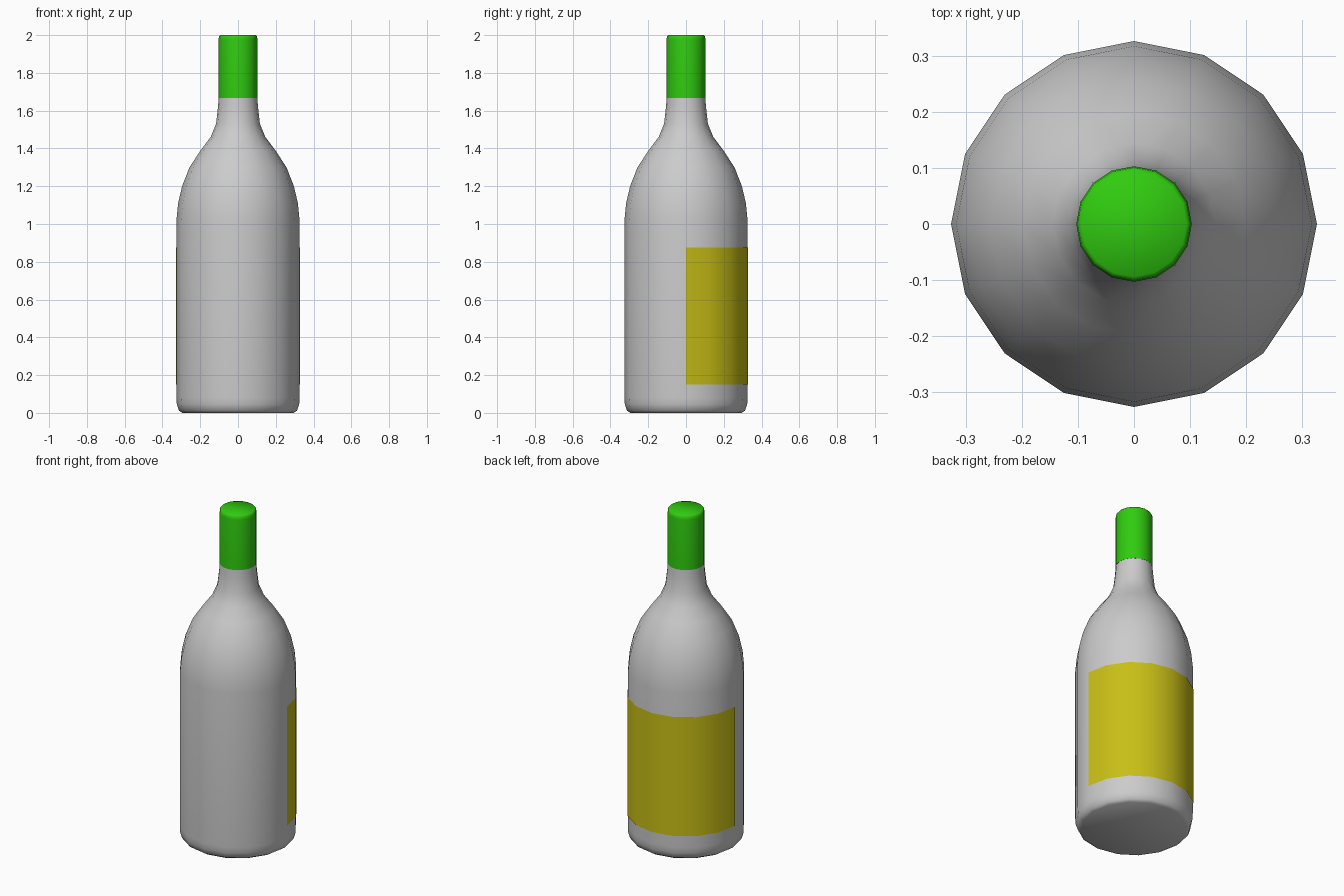
import bpy, math

if "Cube" in bpy.data.objects:
    bpy.data.objects.remove(bpy.data.objects["Cube"])

SIDES = 16


def lathe(name, profile, color=None, start=0, steps=SIDES):
    """Revolve (radius, z) points around z; a partial turn leaves an open strip."""
    full = steps == SIDES
    cols = steps if full else steps + 1
    verts, faces = [], []
    for r, z in profile:
        for i in range(cols):
            a = 2 * math.pi * (start + i) / SIDES
            verts.append((r * math.cos(a), r * math.sin(a), z))
    for j in range(len(profile) - 1):
        for i in range(steps):
            k = (i + 1) % cols
            faces.append((j * cols + i, j * cols + k,
                          (j + 1) * cols + k, (j + 1) * cols + i))
    if full:
        last = (len(profile) - 1) * cols
        faces.append(tuple(reversed(range(cols))))
        faces.append(tuple(range(last, last + cols)))
    mesh = bpy.data.meshes.new(name)
    mesh.from_pydata(verts, [], faces)
    obj = bpy.data.objects.new(name, mesh)
    bpy.context.collection.objects.link(obj)
    if color:
        mat = bpy.data.materials.new(name + "_color")
        mat.diffuse_color = (*color, 1)
        mat.use_nodes = True
        mat.node_tree.nodes["Principled BSDF"].inputs["Base Color"].default_value = mat.diffuse_color
        mesh.materials.append(mat)
    bpy.ops.object.select_all(action='DESELECT')
    obj.select_set(True)
    bpy.context.view_layer.objects.active = obj
    bpy.ops.object.shade_smooth_by_angle(angle=math.radians(65))
    return obj


# Glass body with rounded base, shoulder and neck
lathe("bottle", [(0.295, 0), (0.313, 0.012), (0.324, 0.045), (0.326, 0.08),
                 (0.326, 1.02), (0.317, 1.11), (0.296, 1.2), (0.257, 1.3),
                 (0.198, 1.39), (0.145, 1.46), (0.116, 1.53), (0.106, 1.62),
                 (0.102, 1.67), (0.098, 1.74), (0.098, 1.97)])

# Foil wrapper over the neck
lathe("foil_cap", [(0.103, 1.668), (0.103, 1.975), (0.101, 1.992), (0.094, 2.0)],
      (0.03, 0.6, 0.005))

# Paper label wrapped around the back half
lathe("label", [(0.329, 0.15), (0.329, 0.875)], (0.58, 0.52, 0.008), 0, SIDES // 2)
